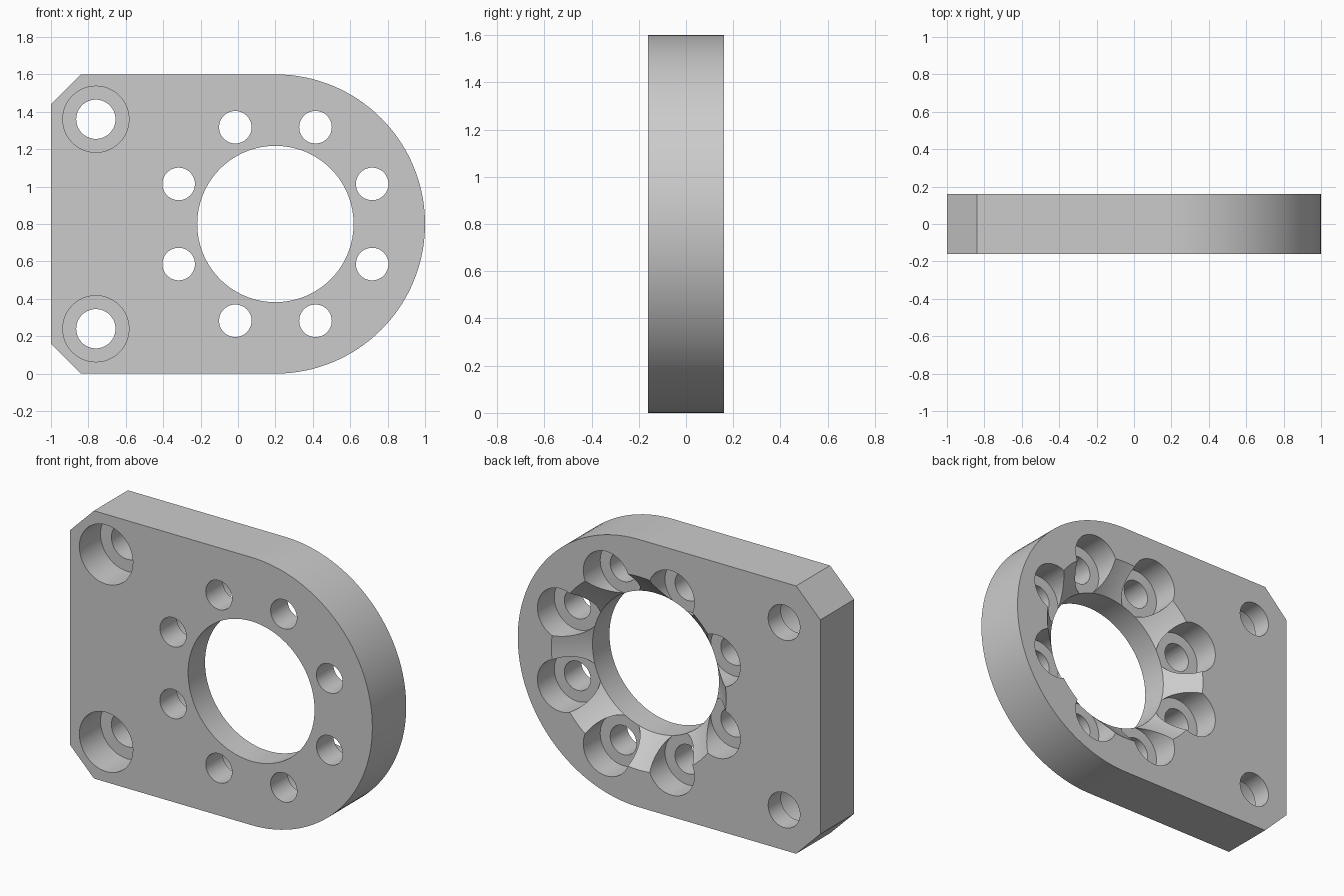
import bpy
import bmesh
from math import sin, cos, pi, radians
from mathutils import Vector

cube = bpy.data.objects.get("Cube")
if cube:
    bpy.data.objects.remove(cube, do_unlink=True)

HALF_T = 0.16                       # half plate thickness
RADIUS = 0.8                        # rounded end
HUB_X, HUB_Z = 0.2, 0.8             # centre of the rounded end and bore
CHAMFER = 0.16
OVER = 0.3                          # cutter overshoot in y

grey = bpy.data.materials.new("machined grey")
grey.use_nodes = True
grey.diffuse_color = (0.6, 0.6, 0.6, 1)
grey.node_tree.nodes["Principled BSDF"].inputs["Base Color"].default_value = (0.6, 0.6, 0.6, 1)


def add_object(name, bm):
    bmesh.ops.recalc_face_normals(bm, faces=bm.faces)
    mesh = bpy.data.meshes.new(name)
    bm.to_mesh(mesh)
    bm.free()
    mesh.materials.append(grey)
    obj = bpy.data.objects.new(name, mesh)
    bpy.context.collection.objects.link(obj)
    return obj


def stepped_cutter(name, x, z, profile, segments):
    """Turned solid along y from (radius, y) pairs."""
    bm = bmesh.new()
    rings = []
    for r, y in profile:
        angles = [2 * pi * i / segments for i in range(segments)]
        rings.append([bm.verts.new((x + r * cos(a), y, z + r * sin(a))) for a in angles])
    for low, high in zip(rings, rings[1:]):
        for i in range(segments):
            j = (i + 1) % segments
            bm.faces.new((low[i], low[j], high[j], high[i]))
    bm.faces.new(rings[0])
    bm.faces.new(rings[-1])
    obj = add_object(name, bm)
    obj.hide_render = True
    return obj


# Plate: chamfered square end and half-round end
outline = [(-1 + CHAMFER, 2 * RADIUS), (-1, 2 * RADIUS - CHAMFER), (-1, CHAMFER), (-1 + CHAMFER, 0)]
steps = 64
for i in range(steps + 1):
    a = -pi / 2 + pi * i / steps
    outline.append((HUB_X + RADIUS * cos(a), HUB_Z + RADIUS * sin(a)))
bm = bmesh.new()
face = bm.faces.new([bm.verts.new((x, -HALF_T, z)) for x, z in outline])
extruded = bmesh.ops.extrude_face_region(bm, geom=[face])["geom"]
bmesh.ops.translate(bm, vec=Vector((0, 2 * HALF_T, 0)),
                    verts=[v for v in extruded if isinstance(v, bmesh.types.BMVert)])
plate = add_object("mounting_plate", bm)

# Central bore, flared at 45 degrees towards the back
bore = 0.418
cutters = [stepped_cutter("bore_cutter", HUB_X, HUB_Z,
                          [(bore, -OVER), (bore, 0), (bore + OVER, OVER)], 96)]

# Ring of bolt holes, counterbored from the back
for k in range(8):
    a = radians(22.5 + 45 * k)
    cutters.append(stepped_cutter("bolt_cutter", HUB_X + 0.56 * cos(a), HUB_Z + 0.56 * sin(a),
                                  [(0.087, -OVER), (0.087, 0), (0.153, 0), (0.153, OVER)], 48))

# Corner holes, counterbored from the front
for side in (-1, 1):
    cutters.append(stepped_cutter("corner_cutter", -0.76, HUB_Z + side * 0.56,
                                  [(0.177, -OVER), (0.177, 0.04), (0.105, 0.04), (0.105, OVER)], 48))

# Cut everything, then drop the cutters
bpy.ops.object.select_all(action='DESELECT')
plate.select_set(True)
bpy.context.view_layer.objects.active = plate
for cutter in cutters:
    cut = plate.modifiers.new("cut", 'BOOLEAN')
    cut.operation = 'DIFFERENCE'
    cut.solver = 'EXACT'
    cut.object = cutter
    bpy.ops.object.modifier_apply(modifier=cut.name)
    bpy.data.objects.remove(cutter, do_unlink=True)

bpy.ops.object.shade_smooth_by_angle(angle=radians(30))
